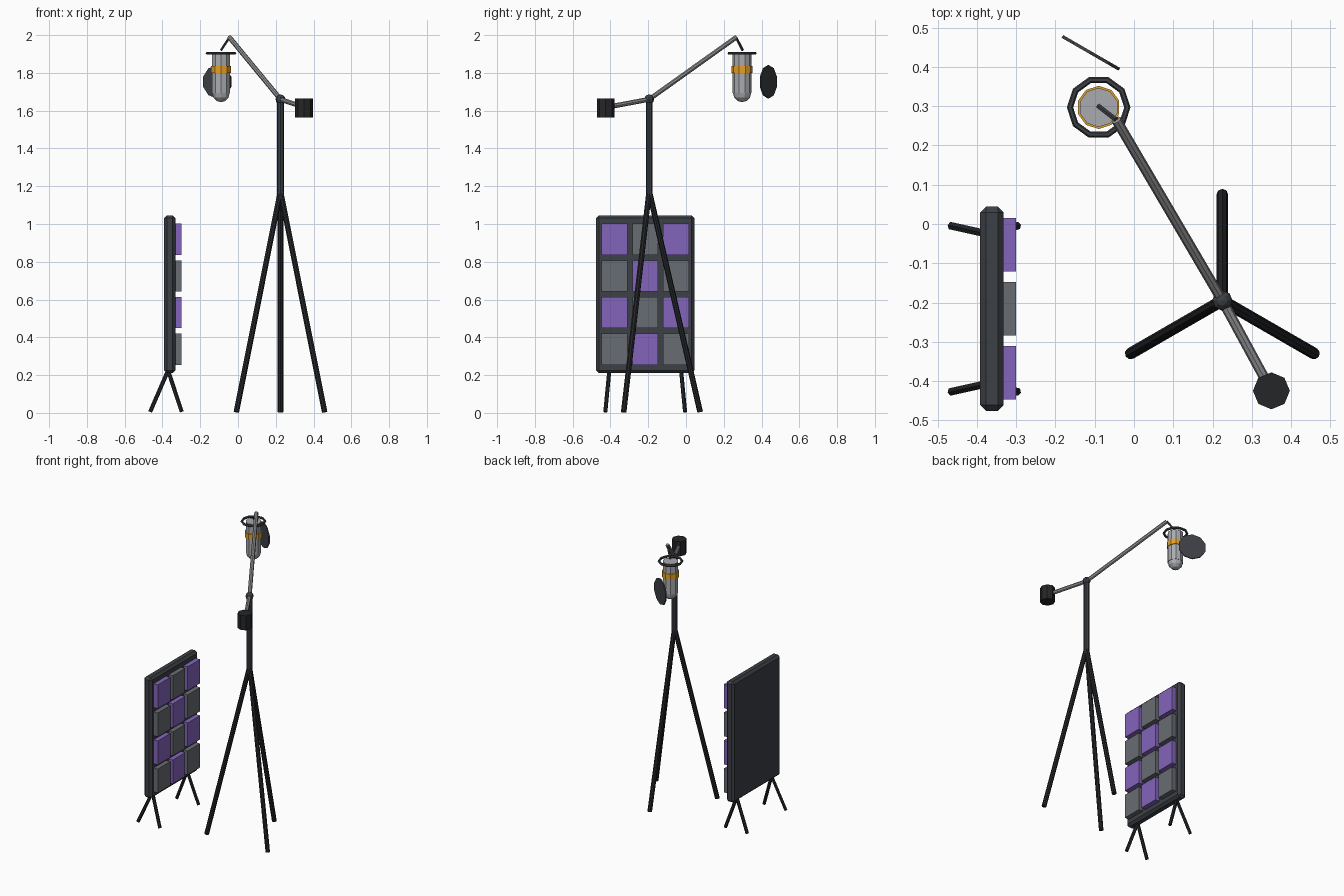
import bpy, math
from mathutils import Vector

if "Cube" in bpy.data.objects:
    bpy.data.objects.remove(bpy.data.objects["Cube"])


def mat(name, r, g, b):
    m = bpy.data.materials.new(name)
    m.diffuse_color = (r, g, b, 1)
    m.use_nodes = True
    m.node_tree.nodes["Principled BSDF"].inputs["Base Color"].default_value = m.diffuse_color
    return m


BLACK = mat("black", 0.018, 0.019, 0.022)
DARK = mat("dark_grey", 0.045, 0.05, 0.058)
FOAM_GREY = mat("foam_grey", 0.14, 0.15, 0.17)
FOAM_PURPLE = mat("foam_purple", 0.23, 0.13, 0.5)
STEEL = mat("steel", 0.28, 0.28, 0.29)
SILVER = mat("silver", 0.4, 0.41, 0.43)
GOLD = mat("gold", 0.78, 0.35, 0.02)


def finish(name, m):
    o = bpy.context.object
    o.name = name
    o.data.materials.append(m)
    return o


def rod(name, a, b, r, m, sides=8):
    a, b = Vector(a), Vector(b)
    d = b - a
    bpy.ops.mesh.primitive_cylinder_add(
        vertices=sides, radius=r, depth=d.length, location=(a + b) / 2,
        rotation=d.to_track_quat('Z', 'Y').to_euler())
    return finish(name, m)


def cyl(name, x, y, z0, z1, r, m, sides):
    bpy.ops.mesh.primitive_cylinder_add(
        vertices=sides, radius=r, depth=z1 - z0, location=(x, y, (z0 + z1) / 2))
    return finish(name, m)


def box(name, loc, size, m):
    bpy.ops.mesh.primitive_cube_add(size=1, location=loc)
    o = finish(name, m)
    o.scale = size
    bpy.ops.object.transform_apply(location=False, rotation=False, scale=True)
    return o


def ball(name, loc, r, m, seg, rings):
    bpy.ops.mesh.primitive_uv_sphere_add(
        segments=seg, ring_count=rings, radius=r, location=loc)
    return finish(name, m)


# Tripod stand
SX, SY = 0.225, -0.195
for i, deg in enumerate((90, 210, 330)):
    t = math.radians(deg)
    rod(f"tripod_leg_{i + 1}", (SX, SY, 1.175),
        (SX + 0.27 * math.cos(t), SY + 0.27 * math.sin(t), 0.004), 0.015, BLACK)
cyl("stand_column", SX, SY, 1.15, 1.66, 0.018, DARK, 8)
ball("boom_joint", (SX, SY, 1.66), 0.026, DARK, 8, 6)

# Boom arm and counterweight
TIP = (-0.045, 0.265, 1.988)
rod("boom_arm", (SX, SY, 1.66), TIP, 0.013, STEEL)
rod("counter_arm", (SX, SY, 1.66), (0.35, -0.425, 1.617), 0.013, STEEL)
cyl("counterweight", 0.35, -0.425, 1.565, 1.665, 0.047, BLACK, 8)

# Microphone hanging from the boom
MX, MY = -0.09, 0.297
rod("microphone_hanger", TIP, (MX, MY + 0.003, 1.92), 0.007, DARK, 6)
cyl("microphone_body", MX, MY, 1.693, 1.905, 0.05, SILVER, 10)
ball("microphone_dome", (MX, MY, 1.693), 0.048, SILVER, 10, 6)
cyl("microphone_band", MX, MY, 1.80, 1.836, 0.055, GOLD, 10)
bpy.ops.mesh.primitive_torus_add(
    major_segments=10, minor_segments=6, major_radius=0.073, minor_radius=0.008,
    location=(MX, MY, 1.904))
finish("shock_mount_ring", DARK)

# Pop filter disc, facing along the 60 degree direction
c = Vector((-0.11, 0.436, 1.753))
n = Vector((0.5, math.sqrt(0.75), 0)) * 0.004
rod("pop_filter", c - n, c + n, 0.088, DARK, 10)

# Acoustic panel with chamfered frame
PX, PY = -0.362, -0.216
panel = box("panel_frame", (PX, PY, 0.628), (0.06, 0.52, 0.835), DARK)
bev = panel.modifiers.new("chamfer", 'BEVEL')
bev.width = 0.015
bev.segments = 1

# Checkerboard foam tiles
for row in range(4):
    for col in range(3):
        box(f"foam_tile_{row + 1}_{col + 1}",
            (-0.3175, PY + (col - 1) * 0.163, 0.337 + row * 0.194),
            (0.035, 0.136, 0.165),
            FOAM_PURPLE if (row + col) % 2 else FOAM_GREY)

# Splayed panel feet
for side in (-1, 1):
    for label, fx in (("back", -0.465), ("front", -0.298)):
        rod(f"panel_foot_{label}_{'left' if side < 0 else 'right'}",
            (-0.37, PY + side * 0.19, 0.225),
            (fx, PY + side * 0.211, 0.006), 0.011, BLACK, 6)
